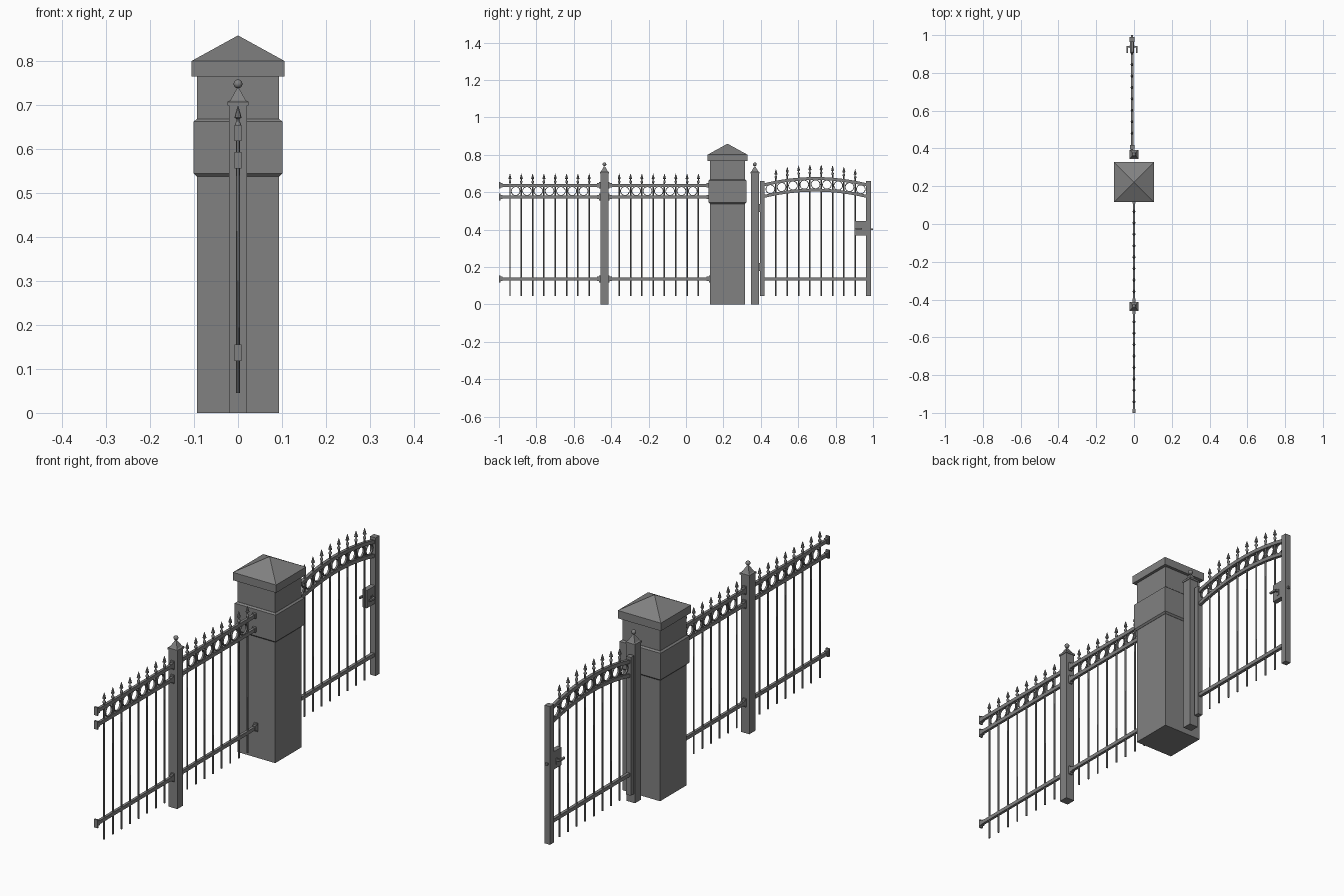
import bpy, bmesh, math
from mathutils import Vector, Matrix

cube = bpy.data.objects.get("Cube")
if cube:
    bpy.data.objects.remove(cube, do_unlink=True)

grey = bpy.data.materials.new("stone grey")
grey.use_nodes = True
colour = (0.22, 0.22, 0.22, 1)
grey.diffuse_color = colour
grey.node_tree.nodes["Principled BSDF"].inputs["Base Color"].default_value = colour


def finish(name, bm, smooth=False):
    bmesh.ops.recalc_face_normals(bm, faces=bm.faces)
    mesh = bpy.data.meshes.new(name)
    bm.to_mesh(mesh)
    bm.free()
    mesh.materials.append(grey)
    for p in mesh.polygons:
        p.use_smooth = smooth
    ob = bpy.data.objects.new(name, mesh)
    bpy.context.collection.objects.link(ob)
    if smooth:
        bpy.ops.object.select_all(action="DESELECT")
        bpy.context.view_layer.objects.active = ob
        ob.select_set(True)
        bpy.ops.object.shade_smooth_by_angle(angle=math.radians(40))
    return ob


def add_box(bm, x, y, z):
    """Box from (low, high) pairs."""
    mid = Vector([(a + b) / 2 for a, b in (x, y, z)])
    size = Vector([b - a for a, b in (x, y, z)])
    bmesh.ops.create_cube(bm, size=1, matrix=Matrix.Translation(mid) @ Matrix.Diagonal(size.to_4d()))


def add_lathe(bm, x, y, profile, sides, turn=0.0):
    """Stack of rings from (radius, height) points, capped at both ends."""
    rings = []
    for r, z in profile:
        rings.append([bm.verts.new((x + r * math.cos(turn + math.tau * i / sides),
                                    y + r * math.sin(turn + math.tau * i / sides), z))
                      for i in range(sides)])
    for a, b in zip(rings, rings[1:]):
        for i in range(sides):
            j = (i + 1) % sides
            bm.faces.new((a[i], a[j], b[j], b[i]))
    bm.faces.new(rings[0])
    bm.faces.new(rings[-1])


def add_square_lathe(bm, x, y, profile):
    add_lathe(bm, x, y, [(r * math.sqrt(2), z) for r, z in profile], 4, math.pi / 4)


def add_ring(bm, x, y, z, radius, tube, steps=20):
    """Flat-sided hoop standing in the plane of the fence."""
    loops = []
    for i in range(steps):
        a = math.tau * i / steps
        loops.append([bm.verts.new((x + dx, y + r * math.cos(a), z + r * math.sin(a)))
                      for r, dx in ((radius, -tube), (radius, tube),
                                    (radius - tube, tube), (radius - tube, -tube))])
    for i in range(steps):
        a, b = loops[i], loops[(i + 1) % steps]
        for k in range(4):
            bm.faces.new((a[k], a[(k + 1) % 4], b[(k + 1) % 4], b[k]))


def add_picket(bm, x, y, top):
    """Round bar ending in a spear head whose tip is at the given height."""
    add_lathe(bm, x, y, [(0.004, 0.045), (0.004, top - 0.05), (0.0065, top - 0.046),
                         (0.0065, top - 0.04), (0.003, top - 0.036), (0.003, top - 0.03),
                         (0.008, top - 0.027), (0.0045, top - 0.013), (0.0004, top)], 8)


RAILS = (0.637, 0.575, 0.137)
STEP = 0.0605

# Masonry pillar
PY = 0.222
bm = bmesh.new()
add_square_lathe(bm, 0, PY, [(0.093, 0), (0.093, 0.766)])
finish("pillar_shaft", bm)
bm = bmesh.new()
add_square_lathe(bm, 0, PY, [(0.094, 0.538), (0.101, 0.545), (0.101, 0.663), (0.094, 0.669)])
finish("pillar_band", bm)
bm = bmesh.new()
add_square_lathe(bm, 0, PY, [(0.106, 0.766), (0.106, 0.801), (0.0005, 0.859)])
finish("pillar_cap", bm)

# Metal posts with pointed caps and ball finials
for name, y in (("fence_post", -0.436), ("gate_post", 0.368)):
    bm = bmesh.new()
    add_square_lathe(bm, 0, y, [(0.021, 0), (0.021, 0.7)])
    add_square_lathe(bm, 0, y, [(0.024, 0.7), (0.024, 0.708), (0.018, 0.711), (0.003, 0.738)])
    finish(name, bm)
    bm = bmesh.new()
    bmesh.ops.create_uvsphere(bm, u_segments=16, v_segments=10, radius=0.01,
                              matrix=Matrix.Translation((0, y, 0.749)))
    finish(name + "_finial", bm, True)

# Two straight fence panels
for name, y0, y1, first in (("outer_panel", -1, -0.457, -0.941), ("inner_panel", -0.415, 0.129, -0.357)):
    rails, brackets, pickets, rings = (bmesh.new() for _ in range(4))
    for z in RAILS:
        add_box(rails, (-0.006, 0.006), (y0, y1), (z - 0.008, z + 0.008))
        for end, inward in ((y0, 1), (y1, -1)):
            for depth, w, h in ((0.007, 0.008, 0.0185), (0.02, 0.0075, 0.011)):
                add_box(brackets, (-w, w), sorted((end, end + inward * depth)), (z - h, z + h))
    for i in range(8):
        add_picket(pickets, 0, first + i * STEP, 0.699)
        if i < 7:
            add_ring(rings, 0, first + (i + 0.5) * STEP, 0.606, 0.0255, 0.004)
    finish(name + "_rails", rails)
    finish(name + "_brackets", brackets)
    finish(name + "_pickets", pickets, True)
    finish(name + "_rings", rings)

# Arched gate
GX, G0, G1 = -0.01, 0.407, 0.976


def rise(y):
    t = (y - (G0 + G1) / 2) / ((G1 - G0) / 2)
    return 0.036 * (1 - t * t)


bm = bmesh.new()
add_square_lathe(bm, GX, G0, [(0.0115, 0.045), (0.0115, 0.66)])
finish("gate_hinge_stile", bm)
bm = bmesh.new()
add_square_lathe(bm, GX, G1, [(0.0135, 0.045), (0.0135, 0.66)])
finish("gate_latch_stile", bm)

rails, pickets, rings = (bmesh.new() for _ in range(3))
add_box(rails, (GX - 0.007, GX + 0.007), (G0, G1), (RAILS[2] - 0.008, RAILS[2] + 0.008))
for z in RAILS[:2]:
    sections = []
    for i in range(25):
        y = G0 + (G1 - G0) * i / 24
        sections.append([rails.verts.new((GX + dx, y, z + rise(y) + dz))
                         for dx, dz in ((-0.007, -0.008), (0.007, -0.008), (0.007, 0.008), (-0.007, 0.008))])
    for a, b in zip(sections, sections[1:]):
        for k in range(4):
            rails.faces.new((a[k], a[(k + 1) % 4], b[(k + 1) % 4], b[k]))
    rails.faces.new(sections[0])
    rails.faces.new(sections[-1])
for i in range(8):
    y = 0.481 + i * STEP
    add_picket(pickets, GX, y, 0.704 + rise(y) * 1.2)
for i in range(9):
    y = 0.481 + (i - 0.5) * STEP
    add_ring(rings, GX, y, 0.606 + rise(y), 0.0255, 0.004)
finish("gate_rails", rails, True)
finish("gate_pickets", pickets, True)
finish("gate_rings", rings)

# Hinges between gate post and gate
bm = bmesh.new()
for z in (0.515, 0.2):
    add_lathe(bm, GX, 0.391, [(0.006, z - 0.022), (0.006, z + 0.022)], 10)
    add_box(bm, (GX - 0.004, GX + 0.004), (0.385, 0.4), (z - 0.012, z + 0.012))
finish("gate_hinges", bm, True)

# Lock case, lever handles and latch bolt
bm = bmesh.new()
add_box(bm, (GX - 0.011, GX + 0.011), (0.904, 0.966), (0.368, 0.447))
finish("lock_case", bm)
bm = bmesh.new()
for side in (-1, 1):
    out = GX + side * 0.025
    add_box(bm, sorted((GX, out)), (0.934, 0.942), (0.4, 0.408))
    add_box(bm, (out - 0.004, out + 0.004), (0.905, 0.942), (0.4, 0.408))
    add_box(bm, sorted((GX, GX + side * 0.013)), (0.932, 0.944), (0.385, 0.412))
finish("lock_handles", bm)
bm = bmesh.new()
add_box(bm, (GX - 0.005, GX + 0.005), (0.985, 1.0), (0.398, 0.407))
finish("latch_bolt", bm)
